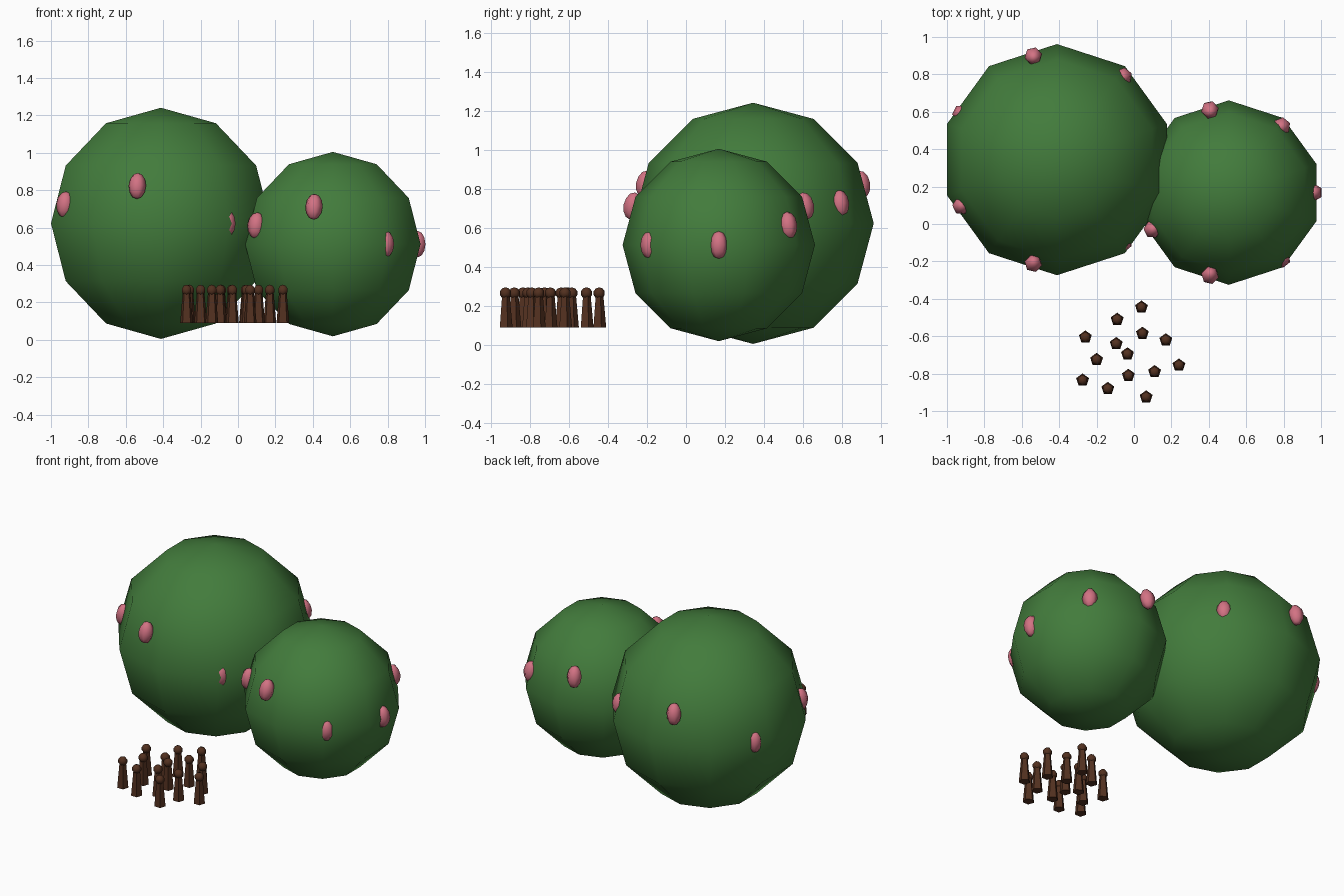
import bpy
from math import radians, sin, cos, atan2, tau

cube = bpy.data.objects.get("Cube")
if cube:
    bpy.data.objects.remove(cube, do_unlink=True)


def material(name, rgb):
    mat = bpy.data.materials.new(name)
    mat.use_nodes = True
    mat.diffuse_color = (*rgb, 1)
    mat.node_tree.nodes["Principled BSDF"].inputs["Base Color"].default_value = (*rgb, 1)
    return mat


GREEN = material("leaf green", (0.055, 0.2, 0.045))
PINK = material("berry pink", (0.65, 0.17, 0.23))
BROWN = material("bark brown", (0.085, 0.03, 0.014))


def finish(name, mat, smooth):
    obj = bpy.context.object
    obj.name = name
    obj.data.materials.append(mat)
    if smooth:
        bpy.ops.object.shade_smooth()
    return obj


def ball(name, mat, centre, radius, segments, rings):
    bpy.ops.mesh.primitive_uv_sphere_add(
        segments=segments, ring_count=rings, radius=radius, location=centre)
    return finish(name, mat, True)


def bush(name, centre, radius, berries=7):
    """Round bush with a ring of berries that step up in threes."""
    ball(name, GREEN, centre, radius, 10, 6)
    for i in range(berries):
        angle = tau * i / berries
        rise = 0.1 * (i % 3)
        reach = 0.92 * radius
        spot = (centre[0] + reach * cos(angle),
                centre[1] + reach * sin(angle),
                centre[2] + rise)
        berry = ball(f"{name}_berry_{i + 1}", PINK, spot, 0.048, 6, 6)
        berry.scale.z = 1.47
        # Lean the berry slightly with the bush surface
        berry.rotation_euler = (0, -0.5 * atan2(rise, reach), angle)


bush("large_bush", (-0.412, 0.344, 0.623), 0.618)
bush("small_bush", (0.507, 0.168, 0.512), 0.493)

# Cluster of pegs: tapered five-sided post with a round head
PEGS = [(0.04, -0.445), (-0.09, -0.51), (-0.26, -0.605), (0.045, -0.585),
        (0.17, -0.62), (-0.095, -0.64), (-0.035, -0.695), (-0.2, -0.725),
        (0.24, -0.755), (0.11, -0.79), (-0.03, -0.81), (-0.275, -0.835),
        (-0.14, -0.88), (0.065, -0.925)]
BASE, NECK = 0.09, 0.27
for i, (x, y) in enumerate(PEGS, 1):
    bpy.ops.mesh.primitive_cone_add(
        vertices=5, radius1=0.036, radius2=0.02, depth=NECK - BASE,
        location=(x, y, (BASE + NECK) / 2))
    finish(f"peg_post_{i}", BROWN, False)
    ball(f"peg_head_{i}", BROWN, (x, y, NECK - 0.005), 0.03, 6, 5)
